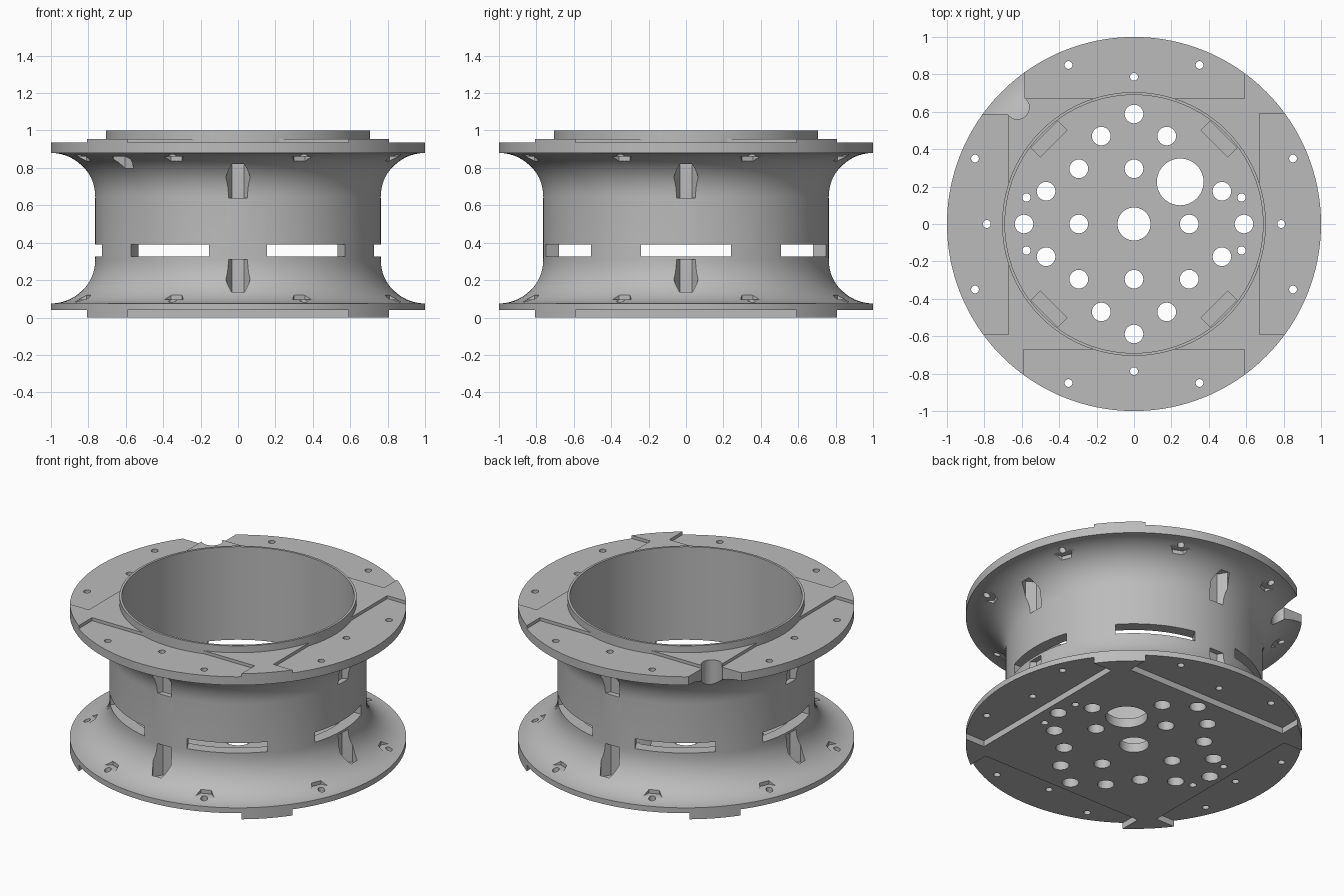
import bpy, bmesh, math
from mathutils import Matrix, Vector

if "Cube" in bpy.data.objects:
    bpy.data.objects.remove(bpy.data.objects["Cube"])

SEG = 128
grey = bpy.data.materials.new("plain_grey")
grey.use_nodes = True
grey.diffuse_color = (0.5, 0.5, 0.5, 1)
grey.node_tree.nodes["Principled BSDF"].inputs["Base Color"].default_value = (0.5, 0.5, 0.5, 1)


def make_object(name, bm):
    bmesh.ops.recalc_face_normals(bm, faces=bm.faces)
    mesh = bpy.data.meshes.new(name)
    bm.to_mesh(mesh)
    bm.free()
    mesh.materials.append(grey)
    obj = bpy.data.objects.new(name, mesh)
    bpy.context.collection.objects.link(obj)
    return obj


def lathe(name, profile):
    """Spin a closed (radius, height) profile about z."""
    bm = bmesh.new()
    verts = [bm.verts.new((r, 0, z)) for r, z in profile]
    edges = [bm.edges.new((v, verts[i - 1])) for i, v in enumerate(verts)]
    bmesh.ops.spin(bm, geom=verts + edges, cent=(0, 0, 0), axis=(0, 0, 1),
                   angle=math.tau, steps=SEG, use_duplicate=False)
    bmesh.ops.remove_doubles(bm, verts=bm.verts, dist=1e-4)
    return make_object(name, bm)


def prism(bm, points, z0, z1):
    face = bm.faces.new([bm.verts.new((x, y, z0)) for x, y in points])
    moved = bmesh.ops.extrude_face_region(bm, geom=[face], use_keep_orig=True)["geom"]
    bmesh.ops.translate(bm, vec=(0, 0, z1 - z0),
                        verts=[g for g in moved if isinstance(g, bmesh.types.BMVert)])


def ngon(x, y, radius, sides, turn=0.0):
    return [(x + radius * math.cos(turn + math.tau * i / sides),
             y + radius * math.sin(turn + math.tau * i / sides)) for i in range(sides)]


def radial_box(angle, r0, r1, half):
    """Rectangle whose long axis lies across the given direction."""
    rot = Matrix.Rotation(angle, 2)
    return [tuple(rot @ Vector(p)) for p in ((r0, -half), (r1, -half), (r1, half), (r0, half))]


def cut(target, shapes):
    """Subtract a set of separate prisms, given as (outline, z0, z1)."""
    bm = bmesh.new()
    for outline, z0, z1 in shapes:
        prism(bm, outline, z0, z1)
    cutter = make_object("cutter", bm)
    cutter.hide_render = True
    mod = target.modifiers.new("cut", "BOOLEAN")
    mod.operation, mod.solver, mod.object = "DIFFERENCE", "EXACT", cutter
    bpy.context.view_layer.update()
    graph = bpy.context.evaluated_depsgraph_get()
    mesh = bpy.data.meshes.new_from_object(target.evaluated_get(graph))
    target.modifiers.clear()
    target.data = mesh
    bpy.data.objects.remove(cutter)


# Spool body: floor, flared waist and both flanges in one profile
R = 0.235


def flare(z, start):
    steps = [math.radians(start - 90 * i / 14) for i in range(15)]
    return [(1 + R * math.cos(a), z + R * math.sin(a)) for a in steps]


body = lathe("spool_body", [(0.088, 0), (1, 0)] + flare(0.31, 270) + flare(0.645, 180)
             + [(1, 0.955), (0.69, 0.955), (0.69, 0.06), (0.088, 0.06)])
quarters = [math.radians(90 * i) for i in range(4)]

# Flat recesses on the outer faces of the flanges
cut(body, [(radial_box(a, 0.67, 1.2, 0.59), z0, z1)
           for a in quarters for z0, z1 in ((-0.1, 0.04), (0.935, 1.1))])

# Slots round the waist
cut(body, [(radial_box(math.radians(60 * i), 0.5, 0.9, 0.24), 0.325, 0.39) for i in range(6)])

# Hexagonal nut pockets in the flares
screws = [(0.35 * s, 0.85 * t) for s in (-1, 1) for t in (-1, 1)]
screws += [(y, x) for x, y in screws]
screws += [(0.787 * math.cos(a), 0.787 * math.sin(a)) for a in quarters]
pockets = []
for x, y in screws + [(-0.62, -0.62)]:
    outline = ngon(x, y, 0.065, 6, math.atan2(y, x) + math.pi / 2)
    pockets.append((outline, 0.64, 0.86))
    if (x, y) in screws:
        pockets.append((outline, 0.095, 0.31))
cut(body, pockets)

# Screw holes and floor holes
holes = [(x, y, 0.021) for x, y in screws]
holes += [(0.575 * s, 0.142 * t, 0.022) for s in (-1, 1) for t in (-1, 1)]
for a in quarters:
    c, s = math.cos(a), math.sin(a)
    holes += [(0.295 * c, 0.295 * s, 0.05), (0.588 * c, 0.588 * s, 0.05)]
for s in (-1, 1):
    for t in (-1, 1):
        holes += [(0.175 * s, 0.47 * t, 0.05), (0.47 * s, 0.175 * t, 0.05)]
        if (s, t) != (1, 1):
            holes.append((0.295 * s, 0.295 * t, 0.05))
holes.append((0.247, 0.225, 0.125))
cut(body, [(ngon(x, y, r, 48 if r > 0.1 else 24), -0.2, 1.2) for x, y, r in holes])

# Rope notch at the back right corner of the upper flange
cut(body, [([(-1.1, 0.585), (-0.585, 0.585), (-0.585, 1.1), (-1.1, 1.1)], 0.7, 1.1)])
cut(body, [(ngon(-0.623, 0.623, 0.063, 32), 0.7, 1.1)])

# Raised lip around the bore
lip = lathe("bore_lip", [(0.69, 0.93), (0.705, 0.93), (0.705, 1), (0.69, 1)])

# Small blocks on the floor at the diagonals
bm = bmesh.new()
for a in quarters:
    prism(bm, radial_box(a + math.pi / 4, 0.605, 0.68, 0.103), 0.055, 0.11)
blocks = make_object("floor_blocks", bm)

# Smooth curved walls, keep edges crisp
bpy.ops.object.select_all(action="DESELECT")
for obj in (body, lip, blocks):
    obj.select_set(True)
bpy.context.view_layer.objects.active = body
bpy.ops.object.shade_smooth_by_angle(angle=math.radians(30))
